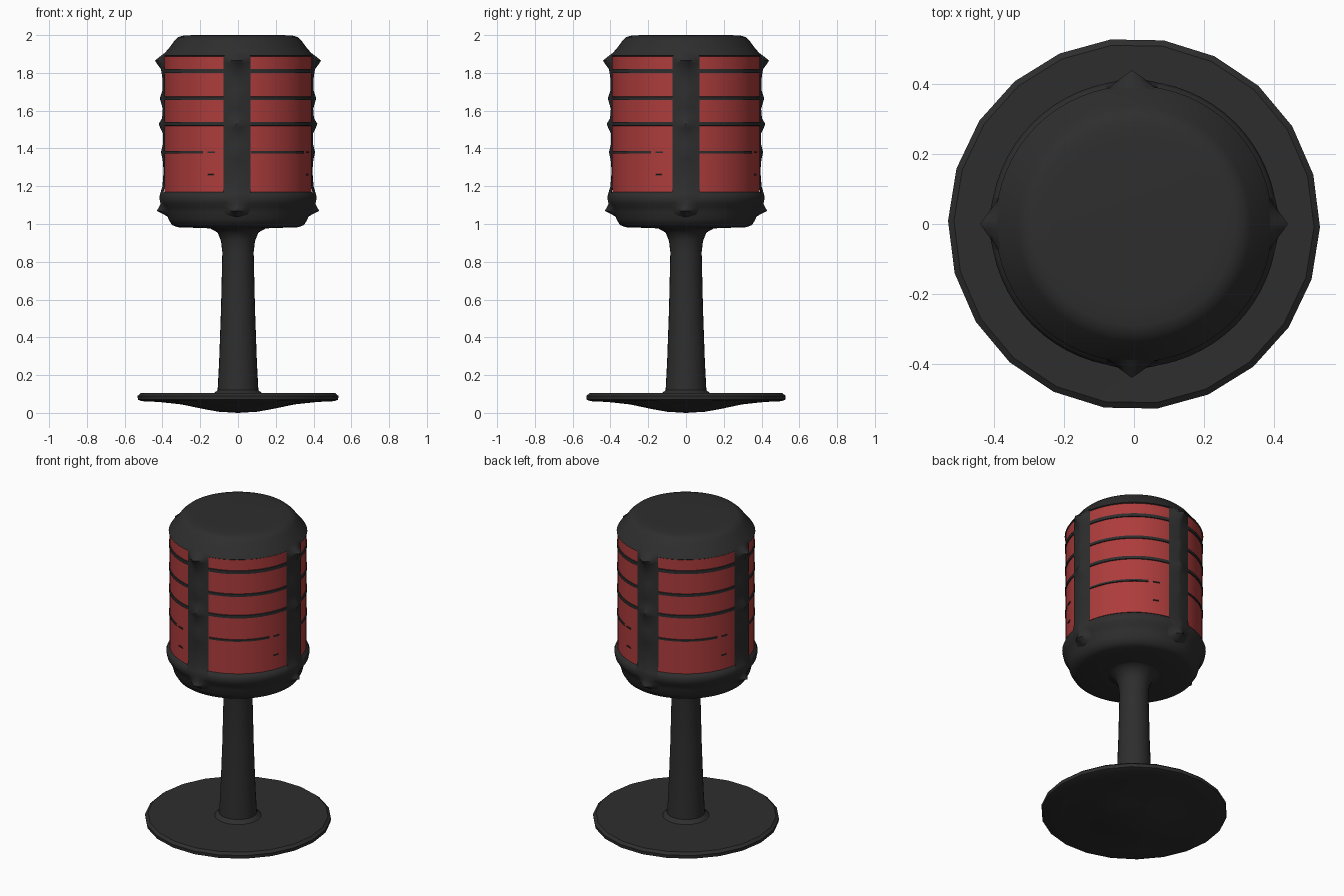
import bpy, bmesh, math


def material(name, rgb):
    m = bpy.data.materials.new(name)
    m.diffuse_color = (*rgb, 1)
    return m


BLACK = material("charcoal black", (0.027, 0.027, 0.027))
RED = material("dull red", (0.42, 0.045, 0.045))


def finish(bm, name, mat, angle=40):
    bmesh.ops.remove_doubles(bm, verts=bm.verts, dist=1e-5)
    me = bpy.data.meshes.new(name)
    bm.to_mesh(me)
    bm.free()
    me.materials.append(mat)
    ob = bpy.data.objects.new(name, me)
    bpy.context.collection.objects.link(ob)
    bpy.ops.object.select_all(action='DESELECT')
    ob.select_set(True)
    bpy.context.view_layer.objects.active = ob
    bpy.ops.object.shade_smooth_by_angle(angle=math.radians(angle))
    return ob


def sweep(bm, profile, a0, a1, n, bulge=lambda i, t: 0):
    """Sweep an (r, z) profile listed upward from angle a0 to a1 in degrees."""
    cols = []
    for k in range(n + 1):
        t = k / n
        a = math.radians(a0 + (a1 - a0) * t)
        cols.append([bm.verts.new(((r + bulge(i, t)) * math.cos(a),
                                   (r + bulge(i, t)) * math.sin(a), z))
                     for i, (r, z) in enumerate(profile)])
    for c, d in zip(cols, cols[1:]):
        for i in range(len(profile) - 1):
            q = [c[i], d[i], d[i + 1], c[i + 1]]
            if profile[i][0] == 0:
                q = [c[i], d[i + 1], c[i + 1]]
            elif profile[i + 1][0] == 0:
                q = [c[i], d[i], c[i + 1]]
            bm.faces.new(q)


def lathe(name, profile, n, mat, start=0):
    bm = bmesh.new()
    sweep(bm, profile, start, start + 360, n)
    return finish(bm, name, mat)


# Thin base plate with a shallow dished underside
lathe("base_plate", [(0, 0.0), (0.1, 0.006), (0.18, 0.02), (0.3, 0.045),
                     (0.42, 0.058), (0.51, 0.062), (0.53, 0.07),
                     (0.532, 0.09), (0.515, 0.104), (0.15, 0.1), (0, 0.1)],
      22, BLACK, -1)

# Tapered stem flaring into the body
lathe("stem", [(0, 0.09), (0.135, 0.098), (0.108, 0.12), (0.1, 0.27),
               (0.09, 0.55), (0.083, 0.85), (0.09, 0.91), (0.108, 0.955),
               (0.15, 0.978), (0.2, 0.985), (0, 0.99)], 28, BLACK)

# Lower cup with a raised lip
lathe("lower_cup", [(0, 0.975), (0.15, 0.977), (0.32, 0.983), (0.35, 0.995),
                    (0.368, 1.025), (0.378, 1.06), (0.388, 1.09),
                    (0.404, 1.11), (0.41, 1.14), (0.402, 1.16),
                    (0.388, 1.172), (0, 1.172)], 64, BLACK)

# Red inner cylinder
lathe("red_core", [(0, 1.16), (0.39, 1.16), (0.39, 1.9), (0, 1.9)], 64, RED)

# Domed cap
lathe("top_cap", [(0, 1.888), (0.39, 1.888), (0.396, 1.892), (0.388, 1.905),
                  (0.362, 1.935), (0.335, 1.972), (0.315, 1.99),
                  (0.29, 1.997), (0.24, 2.0), (0, 2.0)], 64, BLACK)

# Four upright ribs: (edge radius, z, extra height of the middle ridge)
RIB = [(0.358, 1.03, 0), (0.372, 1.05, 0.02), (0.38, 1.07, 0.05),
       (0.386, 1.085, 0.035), (0.4, 1.105, 0.01), (0.41, 1.14, 0.007),
       (0.402, 1.16, 0.01), (0.394, 1.2, 0.006), (0.394, 1.28, 0),
       (0.394, 1.34, 0.005), (0.394, 1.38, 0.014), (0.394, 1.42, 0.004),
       (0.394, 1.48, 0.004), (0.394, 1.51, 0.018), (0.394, 1.53, 0.026),
       (0.394, 1.56, 0.008), (0.394, 1.61, 0.004), (0.394, 1.665, 0.02),
       (0.394, 1.71, 0.005), (0.394, 1.77, 0.006), (0.394, 1.82, 0.014),
       (0.395, 1.85, 0.035), (0.395, 1.865, 0.045), (0.395, 1.885, 0.02),
       (0.389, 1.905, 0)]
bm = bmesh.new()
for k in range(4):
    mid = 90 * k + 0.8 * (-1 if k == 3 else 1 if k == 1 else 0)
    sweep(bm, [(r, z) for r, z, _ in RIB], mid - 10.5, mid + 10.5, 12,
          lambda i, t: RIB[i][2] * (1 - abs(2 * t - 1)) ** 1.2)
finish(bm, "upright_ribs", BLACK)


# Horizontal bars, whole rings above and broken slivers below
def bar(bm, z, h, a0=0, a1=360):
    sweep(bm, [(0.387, z - h), (0.395, z - h * 0.8), (0.395, z + h * 0.8),
               (0.387, z + h)], a0, a1, max(3, round((a1 - a0) / 5)))


bm = bmesh.new()
for z, h in ((1.81, 0.012), (1.665, 0.010), (1.53, 0.011)):
    bar(bm, z, h)
finish(bm, "grille_bars", BLACK)

bm = bmesh.new()
for k in range(4):
    a = 90 * k
    bar(bm, 1.38, 0.007, a + 10, a + 62)
    bar(bm, 1.38, 0.004, a + 66, a + 72)
    bar(bm, 1.26, 0.004, a + 66, a + 71)
finish(bm, "broken_bars", BLACK)
